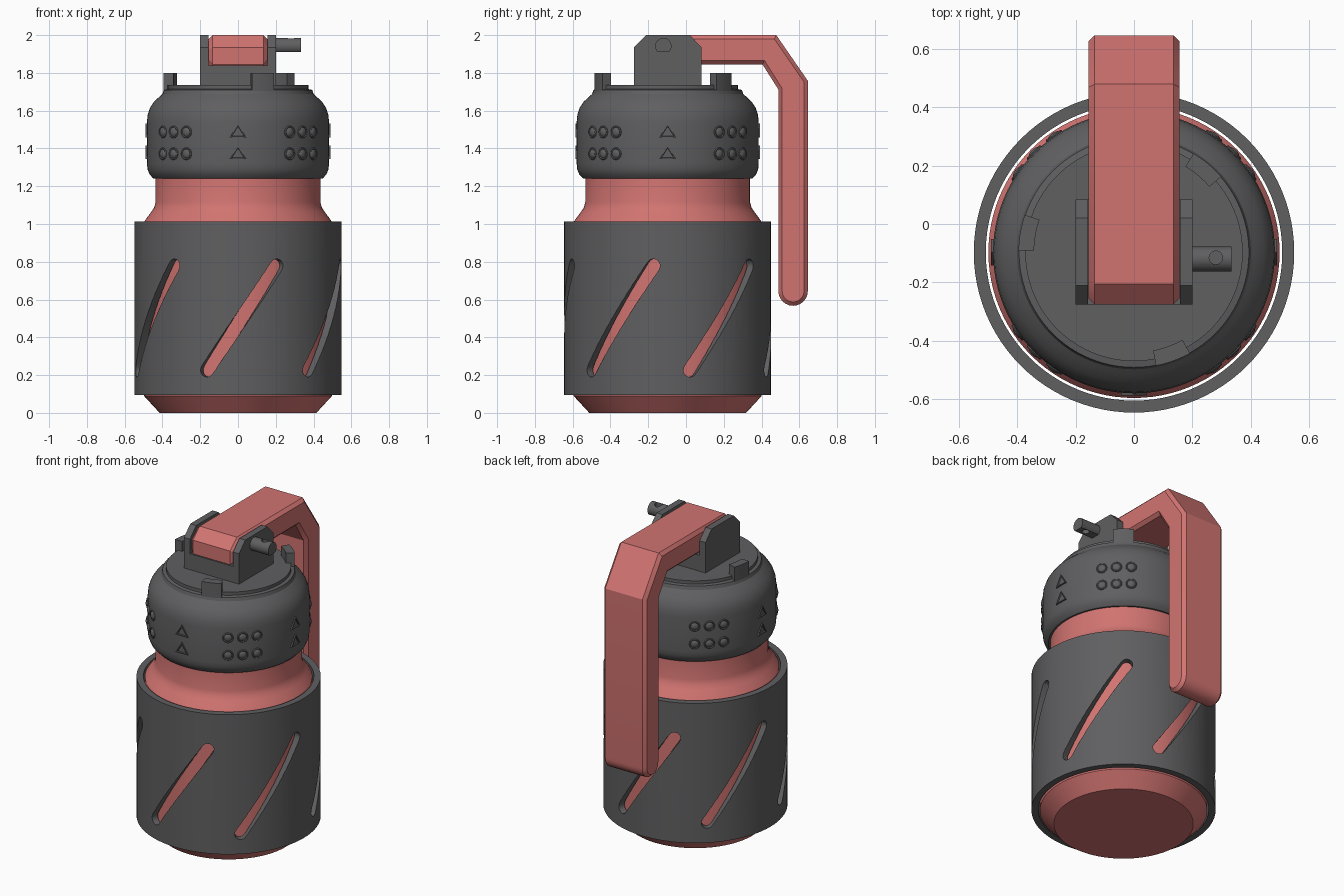
import bpy, bmesh
from math import sin, cos, pi, radians
from mathutils import Matrix, Vector

if "Cube" in bpy.data.objects:
    bpy.data.objects.remove(bpy.data.objects["Cube"])

AXIS_Y = -0.097  # the bottle axis sits forward of the centre, the handle behind


def make_material(name, rgb):
    mat = bpy.data.materials.new(name)
    mat.use_nodes = True
    mat.diffuse_color = (*rgb, 1)
    mat.node_tree.nodes["Principled BSDF"].inputs["Base Color"].default_value = (*rgb, 1)
    return mat


RED = make_material("coral red", (0.64, 0.175, 0.165))
GREY = make_material("dark grey", (0.115, 0.115, 0.12))


def finish(bm, name, mat, matrix=Matrix()):
    bmesh.ops.recalc_face_normals(bm, faces=bm.faces)
    mesh = bpy.data.meshes.new(name)
    bm.to_mesh(mesh)
    bm.free()
    mesh.materials.append(mat)
    obj = bpy.data.objects.new(name, mesh)
    obj.matrix_world = matrix
    bpy.context.collection.objects.link(obj)
    return obj


def frame(phi, r=0, z=0, y=0):
    """Local z points outward at angle phi from the front, local y points up."""
    return (Matrix.Translation((0, y, z)) @ Matrix.Rotation(phi, 4, 'Z')
            @ Matrix.Rotation(pi / 2, 4, 'X') @ Matrix.Translation((0, 0, r)))


def lathe(name, profile, mat, matrix, steps=96, closed=False):
    bm = bmesh.new()
    verts = [bm.verts.new((r, 0, z)) for r, z in profile]
    pairs = list(zip(verts, verts[1:]))
    if closed:
        pairs.append((verts[-1], verts[0]))
    edges = [bm.edges.new(p) for p in pairs]
    bmesh.ops.spin(bm, geom=verts + edges, axis=(0, 0, 1), cent=(0, 0, 0),
                   angle=2 * pi, steps=steps)
    bmesh.ops.remove_doubles(bm, verts=bm.verts, dist=0.0003)
    return finish(bm, name, mat, matrix)


def prism(name, points, low, high, mat, matrix=Matrix(), bevel=0, recess=0):
    bm = bmesh.new()
    base = bm.faces.new([bm.verts.new((x, y, low)) for x, y in points])
    out = bmesh.ops.extrude_face_region(bm, geom=[base], use_keep_orig=True)
    top = next(g for g in out["geom"] if isinstance(g, bmesh.types.BMFace))
    bmesh.ops.translate(bm, vec=(0, 0, high - low), verts=top.verts)
    bmesh.ops.recalc_face_normals(bm, faces=bm.faces)
    if recess:
        bmesh.ops.inset_region(bm, faces=[top], thickness=recess)
        bmesh.ops.inset_region(bm, faces=[top], thickness=recess / 2, depth=-recess)
    if bevel:
        rim = list(base.edges) + list(top.edges)
        bmesh.ops.bevel(bm, geom=rim, offset=bevel, segments=1, affect='EDGES')
    return finish(bm, name, mat, matrix)


def arc(cx, cy, r, start, end, n):
    angles = [radians(start + (end - start) * i / n) for i in range(n + 1)]
    return [(cx + r * cos(a), cy + r * sin(a)) for a in angles]


def cut(obj, cutter):
    mod = obj.modifiers.new("cut", 'BOOLEAN')
    mod.object = cutter
    mod.solver = 'EXACT'
    bpy.context.view_layer.objects.active = obj
    bpy.ops.object.modifier_apply(modifier=mod.name)
    bpy.data.objects.remove(cutter)


AXIS = Matrix.Translation((0, AXIS_Y, 0))
SIDE = frame(pi / 2)  # profile drawn in world y and z, depth along x

# Inner bottle
lathe("bottle_body", [(0, 0), (0.415, 0), (0.498, 0.09), (0.498, 1.01), (0.485, 1.03),
                      (0.462, 1.06), (0.445, 1.085), (0.436, 1.115), (0.436, 1.26), (0, 1.26)],
      RED, AXIS)

# Outer sleeve with six slanted slots
sleeve = lathe("sleeve", [(0.548, 0.095), (0.548, 1.012), (0.507, 1.012), (0.507, 0.095)],
               GREY, AXIS, closed=True)


def slot_cutter():
    bm = bmesh.new()
    R, half = 0.548, 0.036
    a, b = Vector((radians(-17.5) * R, 0.226)), Vector((radians(22) * R, 0.779))
    along = (b - a).normalized()
    across = Vector((along.y, -along.x))
    # Stations along the slot: round end, straight run, round end
    ends = [radians(t) for t in (8, 25, 45, 68, 90)]
    rows = [(a - along * half * cos(t), half * sin(t)) for t in ends]
    rows += [(a.lerp(b, i / 12), half) for i in range(1, 12)]
    rows += [(b + along * half * cos(t), half * sin(t)) for t in reversed(ends)]
    for k in range(6):
        rings = []
        for mid, w in rows:
            ring = []
            for r, s in ((0.47, -w), (0.47, w), (0.6, w), (0.6, -w)):
                p = mid + across * s
                phi = p.x / R + k * pi / 3
                ring.append(bm.verts.new((r * sin(phi), -r * cos(phi), p.y)))
            rings.append(ring)
        for lo, hi in zip(rings, rings[1:]):
            for i in range(4):
                j = (i + 1) % 4
                bm.faces.new((lo[i], lo[j], hi[j], hi[i]))
        bm.faces.new(rings[0])
        bm.faces.new(rings[-1])
    obj = finish(bm, "slot_cutter", GREY, AXIS)
    obj.hide_render = True
    return obj


cut(sleeve, slot_cutter())

# Screw cap with a stepped lid
lathe("cap", [(0, 1.24), (0.447, 1.24), (0.468, 1.262), (0.479, 1.29), (0.482, 1.32),
              (0.482, 1.54), (0.478, 1.58), (0.466, 1.615), (0.445, 1.647), (0.415, 1.675),
              (0.4, 1.688), (0.393, 1.71), (0.372, 1.714), (0.372, 1.735), (0, 1.735)],
      GREY, AXIS)

# Three lugs on the lid rim
for k in range(3):
    mid = 50 + 120 * k
    outline = arc(0, 0, 0.395, mid - 9, mid + 9, 5) + arc(0, 0, 0.342, mid + 9, mid - 9, 5)
    prism("lid_lug", outline, 1.69, 1.8, GREY, AXIS)

# Grip marks: triangles on the four sides, dot groups between them
for k in range(4):
    for z in (1.487, 1.372):
        phi = k * pi / 2
        prism("grip_triangle", [(-0.045, -0.028), (0.045, -0.028), (0, 0.044)], -0.01, 0.008,
              GREY, frame(phi, 0.481, z, AXIS_Y), recess=0.011)
        for step in (-1, 0, 1):
            lathe("grip_dot", [(0.033, -0.01), (0.033, 0.004), (0.029, 0.008), (0.024, 0.005),
                               (0.019, 0.01), (0.01, 0.013), (0, 0.014)], GREY,
                  frame(phi + radians(45 + 10.5 * step), 0.48, z, AXIS_Y), steps=20)

# Hinge bracket: two ears and the block between them
ear = [(-0.275, 1.73), (0.083, 1.73), (0.083, 1.935), (0.02, 2.0), (-0.21, 2.0), (-0.275, 1.935)]
for name, low in (("hinge_ear_left", 0.157), ("hinge_ear_right", -0.2)):
    prism(name, ear, low, low + 0.043, GREY, SIDE)
prism("hinge_block", [(-0.275, 1.73), (0.083, 1.73), (0.083, 1.84), (-0.275, 1.84)],
      -0.16, 0.16, GREY, SIDE)

# Hinge pin with a flat underside and a cross hole
pin_outline = [(y, z) for y, z in arc(-0.12, 1.942, 0.043, -48, 228, 24)]
pin = prism("hinge_pin", pin_outline, 0.19, 0.334, GREY, SIDE)
hole = prism("pin_hole_cutter", arc(0.28, -0.115, 0.023, 0, 345, 23), 1.85, 2.05, GREY)
hole.hide_render = True
cut(pin, hole)

# Carry handle, bent down behind the bottle
outline = [(-0.275, 1.845), (-0.275, 1.935), (-0.205, 2.0), (0.478, 2.0), (0.645, 1.758)]
outline += arc(0.567, 0.645, 0.078, 0, -180, 12)
outline += [(0.489, 1.712), (0.405, 1.845)]
prism("carry_handle", outline, -0.155, 0.155, RED, SIDE, bevel=0.02)

# Smooth the round surfaces and keep the creases
for obj in bpy.context.scene.objects:
    obj.select_set(obj.type == 'MESH')
bpy.context.view_layer.objects.active = sleeve
bpy.ops.object.shade_smooth_by_angle(angle=radians(30))
